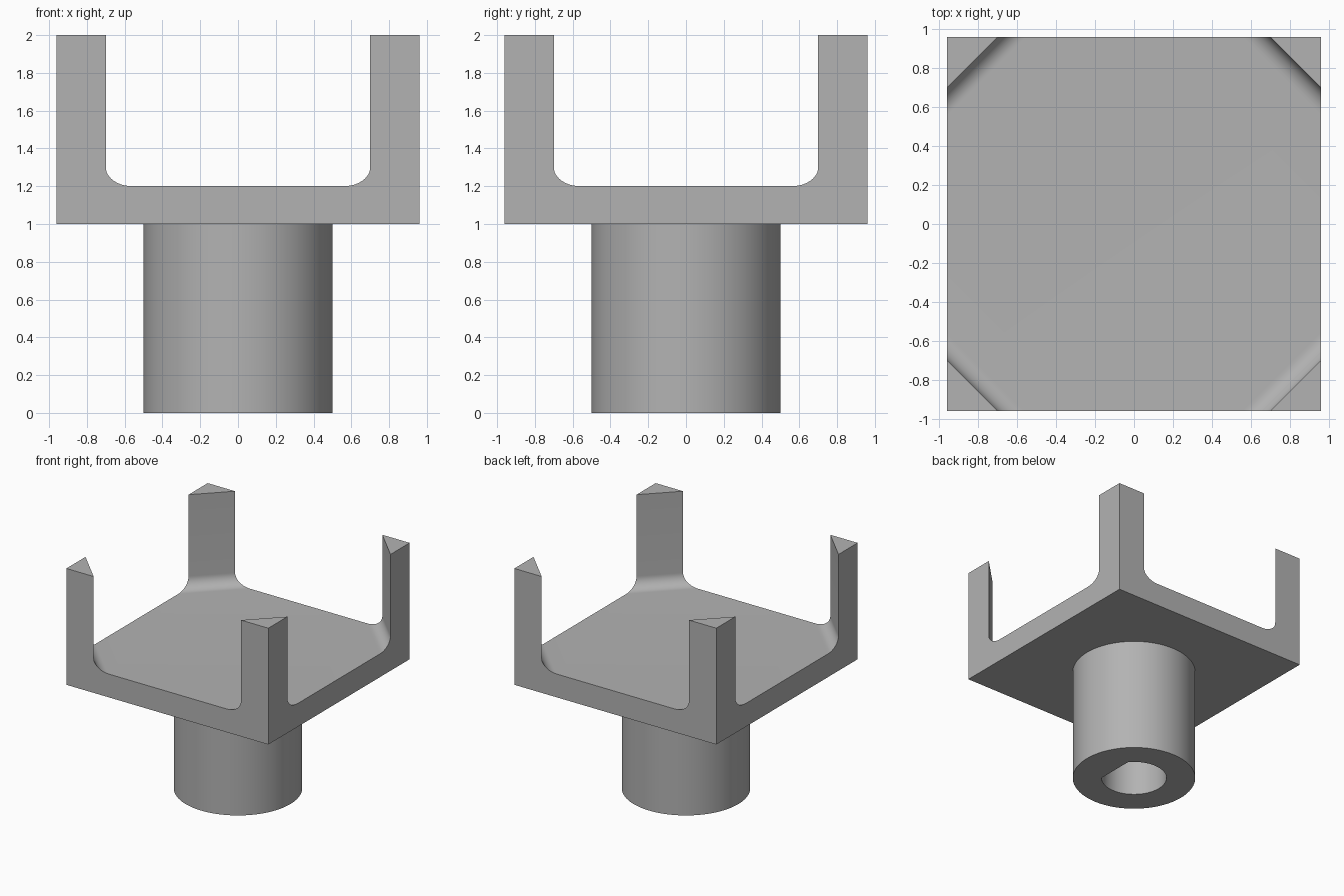
import bpy, bmesh, math

cube = bpy.data.objects.get("Cube")
if cube:
    bpy.data.objects.remove(cube, do_unlink=True)

HALF = 0.96          # half width of the square plate
BASE, FLOOR, TOP = 1.0, 1.2, 2.0
CORNER = 1.66        # |x| + |y| at the inner face of the posts
FILLET = 0.1
TUBE_R, BORE_R, FLAT_X = 0.5, 0.265, 0.205

grey = bpy.data.materials.new("grey plastic")
grey.use_nodes = True
colour = (0.45, 0.45, 0.45, 1)
grey.diffuse_color = colour
grey.node_tree.nodes["Principled BSDF"].inputs["Base Color"].default_value = colour


def loft(name, rings):
    """Closed solid through a stack of rings with equal point counts."""
    bm = bmesh.new()
    loops = [[bm.verts.new(p) for p in ring] for ring in rings]
    n = len(loops[0])
    for low, high in zip(loops, loops[1:]):
        for i in range(n):
            j = (i + 1) % n
            bm.faces.new((low[i], low[j], high[j], high[i]))
    bm.faces.new(loops[0][::-1])
    bm.faces.new(loops[-1])
    bmesh.ops.recalc_face_normals(bm, faces=bm.faces)
    mesh = bpy.data.meshes.new(name)
    bm.to_mesh(mesh)
    bm.free()
    mesh.materials.append(grey)
    obj = bpy.data.objects.new(name, mesh)
    bpy.context.collection.objects.link(obj)
    return obj


def ring(points, z):
    return [(x, y, z) for x, y in points]


def diamond(r):
    return [(r, 0), (0, r), (-r, 0), (0, -r)]


def arc(r, start, end, steps):
    angles = [start + (end - start) * i / steps for i in range(steps + 1)]
    return [(r * math.cos(a), r * math.sin(a)) for a in angles]


def cut(obj, cutter):
    """Subtract the cutter, remove it, and shade the curved faces smooth."""
    mod = obj.modifiers.new("cut", "BOOLEAN")
    mod.operation, mod.solver, mod.object = "DIFFERENCE", "EXACT", cutter
    bpy.ops.object.select_all(action="DESELECT")
    bpy.context.view_layer.objects.active = obj
    obj.select_set(True)
    bpy.ops.object.modifier_apply(modifier=mod.name)
    bpy.data.objects.remove(cutter, do_unlink=True)
    bpy.ops.object.shade_smooth_by_angle(angle=math.radians(25))


# Plate with four triangular corner posts, hollowed by a filleted diamond
square = [(-HALF, -HALF), (HALF, -HALF), (HALF, HALF), (-HALF, HALF)]
plate = loft("plate_with_corner_posts", [ring(square, BASE), ring(square, TOP)])
hollow = []
for i in range(13):
    a = math.pi / 2 * i / 12
    inset = FILLET * (1 - math.sin(a)) * math.sqrt(2)
    hollow.append(ring(diamond(CORNER - inset), FLOOR + FILLET * (1 - math.cos(a))))
hollow.append(ring(diamond(CORNER), TOP + 0.2))
cut(plate, loft("hollow_cutter", hollow))

# Round stem with a D-shaped bore
circle = arc(TUBE_R, 0, math.tau, 96)[:-1]
stem = loft("stem", [ring(circle, 0), ring(circle, BASE)])
flat = math.acos(FLAT_X / BORE_R)
d_shape = arc(BORE_R, flat, math.tau - flat, 64)
cut(stem, loft("bore_cutter", [ring(d_shape, -0.1), ring(d_shape, BASE + 0.1)]))
